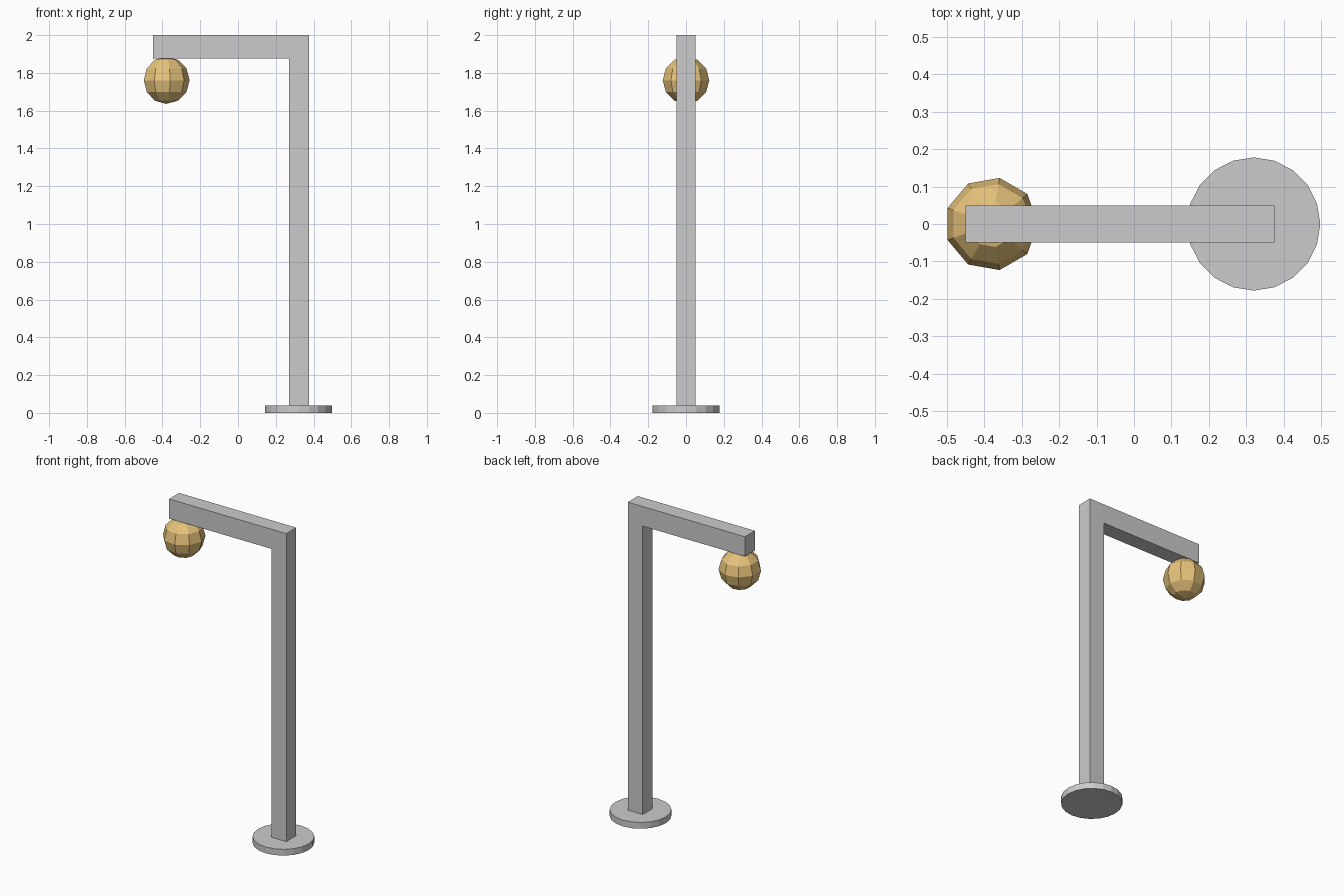
import bpy, bmesh
from math import sin, cos, pi, tau
from mathutils import Matrix, Vector

if "Cube" in bpy.data.objects:
    bpy.data.objects.remove(bpy.data.objects["Cube"])


def finish(bm, name):
    bmesh.ops.recalc_face_normals(bm, faces=bm.faces[:])
    mesh = bpy.data.meshes.new(name)
    bm.to_mesh(mesh)
    bm.free()
    obj = bpy.data.objects.new(name, mesh)
    bpy.context.collection.objects.link(obj)
    return obj


# Round foot plate, 20 sides
bm = bmesh.new()
bmesh.ops.create_cone(bm, cap_ends=True, segments=20, radius1=0.178, radius2=0.178,
                      depth=0.04, matrix=Matrix.Translation((0.32, 0, 0.02)))
finish(bm, "base_plate")

# Post and arm: one L-shaped profile extruded along y
profile = [(0.27, 0.04), (0.375, 0.04), (0.375, 2), (-0.45, 2), (-0.45, 1.875), (0.27, 1.875)]
bm = bmesh.new()
face = bm.faces.new([bm.verts.new((x, -0.05, z)) for x, z in profile])
new = bmesh.ops.extrude_face_region(bm, geom=[face])["geom"]
bmesh.ops.translate(bm, vec=(0, 0.1, 0),
                    verts=[v for v in new if isinstance(v, bmesh.types.BMVert)])
finish(bm, "post_and_arm")

# Hanging lamp globe: half-circle arc spun into 9 segments and 6 rings
center, radius, segments, rings = Vector((-0.381, 0, 1.761)), 0.125, 9, 6
bm = bmesh.new()
arc = [bm.verts.new(center + radius * Vector((sin(pi * i / rings), 0, cos(pi * i / rings))))
       for i in range(rings + 1)]
edges = [bm.edges.new(pair) for pair in zip(arc, arc[1:])]
bmesh.ops.spin(bm, geom=arc + edges, cent=center, axis=(0, 0, 1), angle=tau, steps=segments)
bmesh.ops.remove_doubles(bm, verts=bm.verts[:], dist=0.0005)
globe = finish(bm, "lamp_globe")

amber = bpy.data.materials.new("amber")
amber.diffuse_color = (0.8, 0.55, 0.2, 1)
amber.use_nodes = True
amber.node_tree.nodes["Principled BSDF"].inputs["Base Color"].default_value = amber.diffuse_color
globe.data.materials.append(amber)
